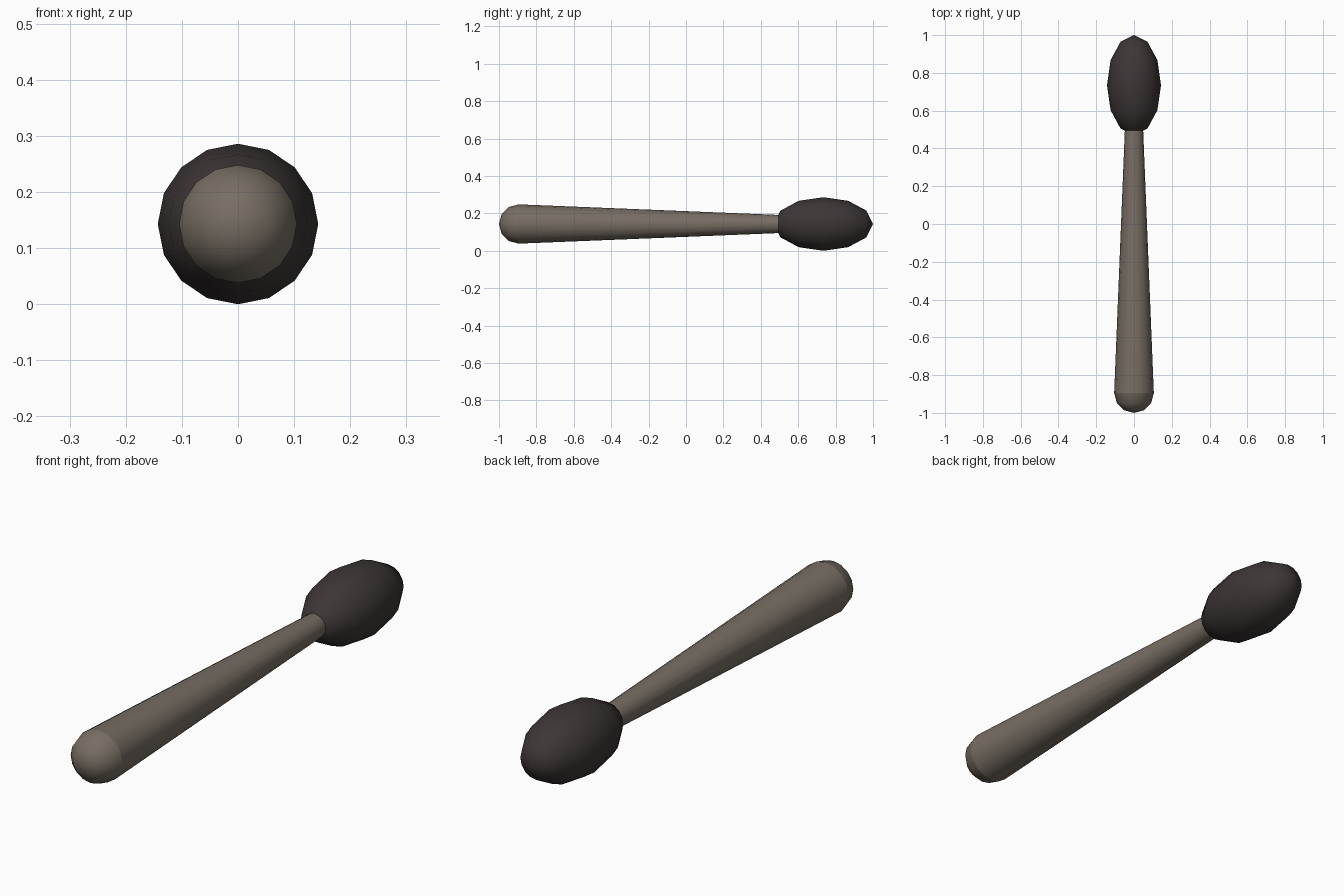
import bpy, bmesh, math

if "Cube" in bpy.data.objects:
    bpy.data.objects.remove(bpy.data.objects["Cube"])

CZ = 0.143    # height of the long axis
SIDES = 16


def material(name, rgb):
    m = bpy.data.materials.new(name)
    m.diffuse_color = (*rgb, 1)
    m.use_nodes = True
    m.node_tree.nodes["Principled BSDF"].inputs["Base Color"].default_value = m.diffuse_color
    return m


def lathe(name, profile, mat):
    """Spin (radius, y) points, listed from -y to +y, around the long axis."""
    bm = bmesh.new()
    rings = []
    for r, y in profile:
        if r < 1e-6:
            rings.append([bm.verts.new((0, y, CZ))])
        else:
            rings.append([bm.verts.new((r * math.cos(a), y, CZ + r * math.sin(a)))
                          for a in (2 * math.pi * i / SIDES for i in range(SIDES))])
    for lo, hi in zip(rings, rings[1:]):
        for i in range(SIDES):
            j = (i + 1) % SIDES
            quad = [lo[i % len(lo)], lo[j % len(lo)], hi[j % len(hi)], hi[i % len(hi)]]
            bm.faces.new(list(dict.fromkeys(quad)))
    bmesh.ops.recalc_face_normals(bm, faces=bm.faces)
    for f in bm.faces:
        f.smooth = True
    me = bpy.data.meshes.new(name)
    bm.to_mesh(me)
    bm.free()
    me.materials.append(mat)
    ob = bpy.data.objects.new(name, me)
    bpy.context.collection.objects.link(ob)
    return ob


def ellipse(radius, half_length, centre, steps):
    """Profile of a six-ring ellipsoid, using the given ring numbers."""
    return [(radius * math.sin(math.pi * k / 6),
             centre - half_length * math.cos(math.pi * k / 6)) for k in steps]


wood = material("grey brown handle", (0.185, 0.155, 0.125))
dark = material("dark charcoal head", (0.046, 0.037, 0.036))

# Tapered shaft, running slightly into the head
lathe("handle", [(0.105, -0.895), (0.048, 0.51)], wood)
# Rounded butt end
lathe("handle_end", ellipse(0.105, 0.105, -0.895, range(4)), wood)
# Egg-shaped head
lathe("head", ellipse(0.143, 0.265, 0.735, range(7)), dark)
